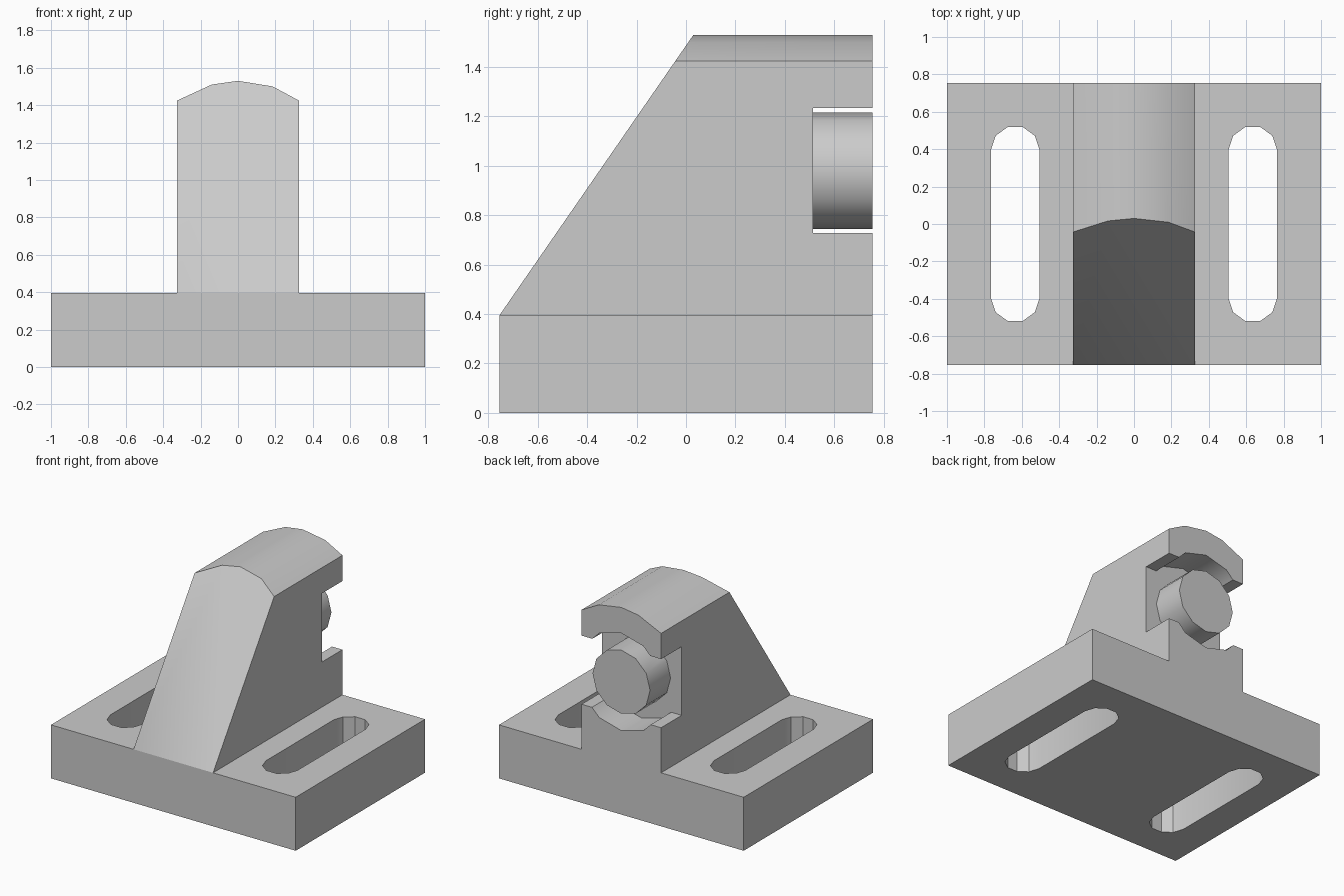
import bpy, bmesh, math
from mathutils import Matrix, Vector

if "Cube" in bpy.data.objects:
    bpy.data.objects.remove(bpy.data.objects["Cube"], do_unlink=True)

DEPTH = 0.755      # half depth of the base
BASE_TOP = 0.395
PIN_Z = 0.98
POCKET_Y = 0.515

grey = bpy.data.materials.new("plain grey")
grey.use_nodes = True
grey.diffuse_color = (0.6, 0.6, 0.6, 1)
grey.node_tree.nodes["Principled BSDF"].inputs["Base Color"].default_value = (0.6, 0.6, 0.6, 1)


def prism(name, outline, direction, bisect=None):
    """Extrude a closed outline of 3D points; optionally slice it with a plane."""
    bm = bmesh.new()
    face = bm.faces.new([bm.verts.new(p) for p in outline])
    out = bmesh.ops.extrude_face_region(bm, geom=[face])
    moved = [v for v in out["geom"] if isinstance(v, bmesh.types.BMVert)]
    bmesh.ops.translate(bm, verts=moved, vec=direction)
    if bisect:
        cut = bmesh.ops.bisect_plane(bm, geom=bm.verts[:] + bm.edges[:] + bm.faces[:],
                                     plane_co=bisect[0], plane_no=bisect[1], clear_outer=True)
        rim = [e for e in cut["geom_cut"] if isinstance(e, bmesh.types.BMEdge)]
        bmesh.ops.contextual_create(bm, geom=rim)
    bmesh.ops.recalc_face_normals(bm, faces=bm.faces)
    mesh = bpy.data.meshes.new(name)
    bm.to_mesh(mesh)
    bm.free()
    mesh.materials.append(grey)
    obj = bpy.data.objects.new(name, mesh)
    bpy.context.collection.objects.link(obj)
    return obj


def circle_xz(radius, y, sides=12):
    return [(radius * math.cos(i * math.tau / sides), y,
             PIN_Z + radius * math.sin(i * math.tau / sides)) for i in range(sides)]


def rect_xz(half_x, z0, z1, y):
    return [(-half_x, y, z0), (half_x, y, z0), (half_x, y, z1), (-half_x, y, z1)]


def combine(body, tool, operation):
    mod = body.modifiers.new(tool.name, 'BOOLEAN')
    mod.operation, mod.solver, mod.object = operation, 'EXACT', tool
    bpy.context.view_layer.objects.active = body
    bpy.ops.object.modifier_apply(modifier=mod.name)
    bpy.data.objects.remove(tool, do_unlink=True)


# Base plate
body = prism("bracket_body", rect_xz(1, 0, BASE_TOP, -DEPTH), (0, 2 * DEPTH, 0))

# Upright with crowned top and sloping front
crown = [(0.325, 1.425), (0.185, 1.5), (0, 1.53), (-0.14, 1.51), (-0.325, 1.425)]
outline = [(-0.325, -DEPTH, 0.2), (0.325, -DEPTH, 0.2)] + [(x, -DEPTH, z) for x, z in crown]
slope = (Vector((0, -DEPTH, BASE_TOP)), Vector((0, BASE_TOP - 1.53, DEPTH + 0.03)))
combine(body, prism("upright", outline, (0, 2 * DEPTH, 0), slope), 'UNION')

# Long mounting slots through the base
for side in (-1, 1):
    slot = []
    for start, centre_y in ((0, 0.395), (math.pi, -0.395)):
        for i in range(6):
            a = start + i * math.pi / 5
            slot.append((side * 0.635 + 0.13 * math.cos(a), centre_y + 0.13 * math.sin(a), -0.1))
    combine(body, prism("slot_cutter", slot, (0, 0, 0.7)), 'DIFFERENCE')

# Rear pocket: a wide notch joined with a round recess
notch = rect_xz(0.6, PIN_Z - 0.252, PIN_Z + 0.255, POCKET_Y)
combine(body, prism("notch_cutter", notch, (0, 0.5, 0)), 'DIFFERENCE')
recess = circle_xz(0.36, POCKET_Y)
combine(body, prism("recess_cutter", recess, (0, 0.5, 0)), 'DIFFERENCE')

# Round pin standing in the pocket
pin = prism("pin", circle_xz(0.235, POCKET_Y - 0.02), (0, DEPTH - POCKET_Y + 0.02, 0))
combine(body, pin, 'UNION')

# Soft curves, crisp corners
bpy.ops.object.select_all(action='DESELECT')
body.select_set(True)
bpy.context.view_layer.objects.active = body
bpy.ops.object.shade_smooth_by_angle(angle=math.radians(35))
